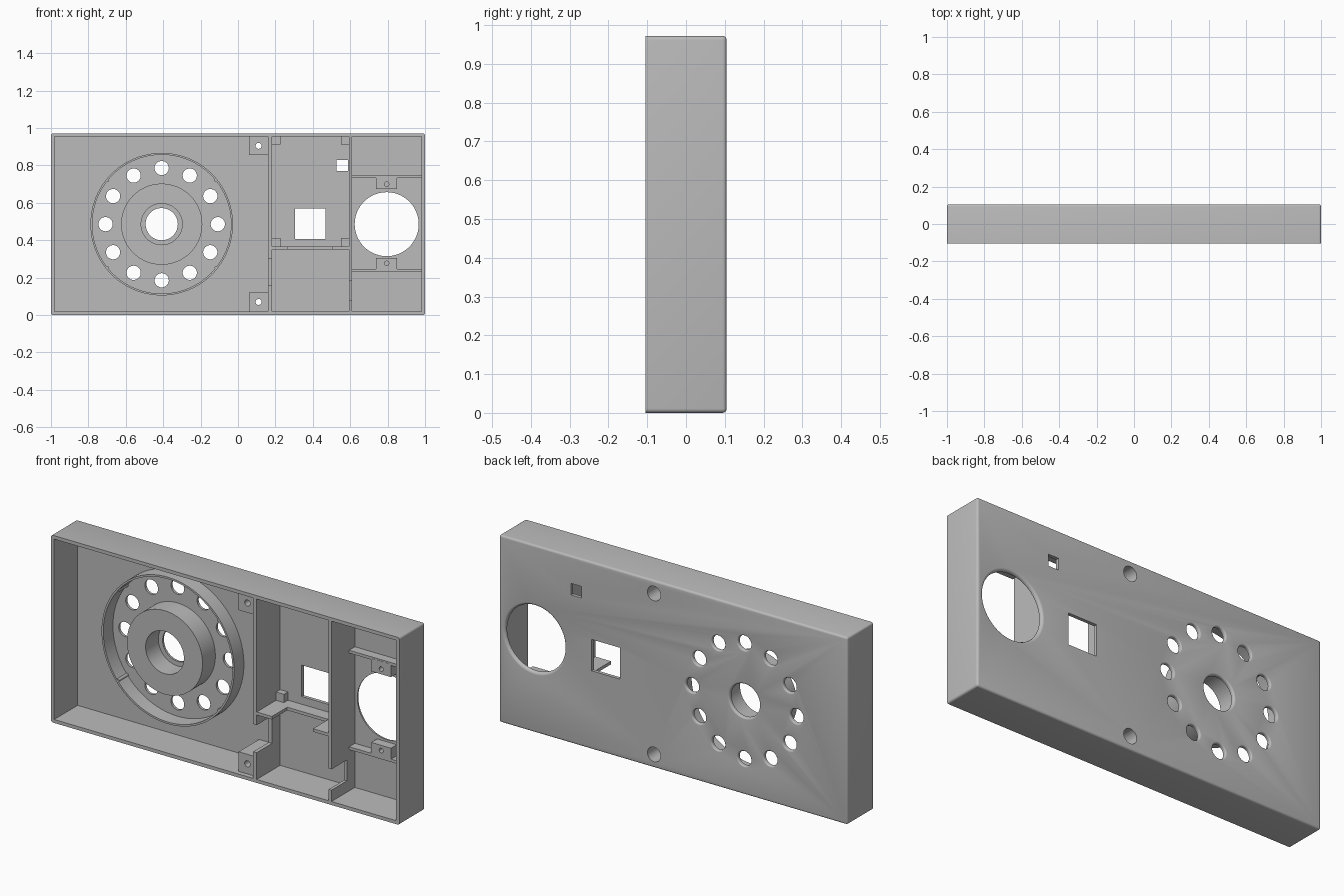
import bpy, bmesh, math
from mathutils import Vector

cube = bpy.data.objects.get("Cube")
if cube:
    bpy.data.objects.remove(cube, do_unlink=True)

# Shared dimensions
FRONT, BACK = -0.105, 0.105
HEIGHT, WALL = 0.972, 0.018
PLATE = BACK - WALL          # inner face of the back plate
ROOT = PLATE + 0.006         # parts sink slightly into the plate
MID = HEIGHT / 2
TOP = HEIGHT - WALL

grey = bpy.data.materials.new("plain_grey")
grey.use_nodes = True
grey.diffuse_color = (0.5, 0.5, 0.5, 1)
grey.node_tree.nodes["Principled BSDF"].inputs["Base Color"].default_value = (0.5, 0.5, 0.5, 1)


def finish(name, bm):
    bmesh.ops.recalc_face_normals(bm, faces=bm.faces[:])
    mesh = bpy.data.meshes.new(name)
    bm.to_mesh(mesh)
    bm.free()
    mesh.materials.append(grey)
    obj = bpy.data.objects.new(name, mesh)
    bpy.context.collection.objects.link(obj)
    return obj


def box(name, x, y, z, round_back=0):
    """Box from (low, high) pairs, optionally rounding all but its front rim."""
    bm = bmesh.new()
    bmesh.ops.create_cube(bm, size=1)
    for v in bm.verts:
        v.co = Vector([lo + (hi - lo) * (c + 0.5) for c, (lo, hi) in zip(v.co, (x, y, z))])
    if round_back:
        edges = [e for e in bm.edges if any(v.co.y > y[0] + 0.01 for v in e.verts)]
        bmesh.ops.bevel(bm, geom=edges, offset=round_back, segments=4,
                        profile=0.5, affect='EDGES')
    return finish(name, bm)


def lathe(name, x, z, profile, steps=64):
    """Turn a closed (radius, y) profile about a y-parallel axis."""
    bm = bmesh.new()
    rings = []
    for i in range(steps):
        a = 2 * math.pi * i / steps
        rings.append([bm.verts.new((x + r * math.cos(a), y, z + r * math.sin(a)))
                      for r, y in profile])
    n = len(profile)
    for i in range(steps):
        p, q = rings[i], rings[(i + 1) % steps]
        for j in range(n):
            k = (j + 1) % n
            if profile[j][0] or profile[k][0]:
                bm.faces.new((p[j], p[k], q[k], q[j]))
    bmesh.ops.remove_doubles(bm, verts=bm.verts[:], dist=1e-5)
    return finish(name, bm)


def rod(name, x, z, r, y0, y1, steps=32):
    return lathe(name, x, z, [(0, y0), (r, y0), (r, y1), (0, y1)], steps)


def flared_rod(x, z, r, f, steps):
    """Hole cutter with a rounded lip at the back face."""
    lip = [(r + f - f * math.cos(t), BACK - f + f * math.sin(t))
           for t in (math.pi / 2 * i / 5 for i in range(6))]
    return lathe("cutter", x, z, [(0, 0.06), (r, 0.06)] + lip
                 + [(r + f, BACK + 0.02), (0, BACK + 0.02)], steps)


def cut(obj, cutters, keep=False):
    for c in cutters:
        c.hide_render = True
        mod = obj.modifiers.new("cut", 'BOOLEAN')
        mod.operation = 'DIFFERENCE'
        mod.solver = 'EXACT'
        mod.object = c
        bpy.context.view_layer.objects.active = obj
        bpy.ops.object.modifier_apply(modifier=mod.name)
        if not keep:
            bpy.data.objects.remove(c, do_unlink=True)


# Case shell: rounded outer box, hollow from the front
case = box("case_shell", (-1, 1), (FRONT, BACK), (0, HEIGHT), round_back=0.011)
cut(case, [box("cutter", (WALL - 1, 1 - WALL), (FRONT - 0.1, PLATE), (WALL, TOP))])

# Openings in the back plate
DX = -0.408
holes = [flared_rod(DX, MID, 0.086, 0.01, 64), flared_rod(0.795, MID, 0.171, 0.014, 96)]
for i in range(12):
    a = math.pi * i / 6
    holes.append(flared_rod(DX + 0.3 * math.cos(a), MID + 0.3 * math.sin(a), 0.038, 0.007, 32))
holes.append(box("cutter", (0.305, 0.468), (0.05, 0.2), (0.408, 0.571)))
holes.append(box("cutter", (0.527, 0.587), (0.05, 0.2), (0.77, 0.83)))
cut(case, holes)

# Screw bosses against the first divider, counterbored from the back
for name, lo, hi, hz in (("upper", 0.855, TOP + 0.005, 0.905), ("lower", WALL - 0.005, 0.12, 0.07)):
    boss = box(name + "_screw_boss", (0.06, 0.165), (-0.08, ROOT), (lo, hi))
    bore = rod("cutter", 0.11, hz, 0.038, -0.04, 0.2)
    cut(boss, [rod("cutter", 0.11, hz, 0.016, -0.2, 0.2)])
    cut(boss, [bore], keep=True)
    cut(case, [bore])

# Round enclosure: thin ring, thick hub and four small ribs
lathe("outer_ring", DX, MID, [(0.371, 0.008), (0.381, 0.008), (0.381, ROOT), (0.371, ROOT)], 96)
lathe("hub", DX, MID, [(0.11, -0.018), (0.217, -0.018), (0.217, ROOT), (0.11, ROOT)], 96)
for sx in (-1, 1):
    for sz in (-1, 1):
        rod("ring_rib", DX + sx * 0.29, MID + sz * 0.233, 0.008, 0.009, ROOT, 16)

# Dividers with cable notches open to the front
NOTCH = (FRONT - 0.05, FRONT + 0.126)
for name, x0, x1, z0, z1 in (("first_divider", 0.161, 0.181, 0.157, 0.3),
                             ("second_divider", 0.594, 0.61, 0.077, 0.185)):
    wall = box(name, (x0, x1), (FRONT, ROOT), (WALL - 0.005, TOP + 0.005))
    cut(wall, [box("cutter", (x0 - 0.1, x1 + 0.1), NOTCH, (z0, z1))])
shelf = box("middle_shelf", (0.175, 0.6), (FRONT, ROOT), (0.352, 0.368))
cut(shelf, [box("cutter", (0.268, 0.504), NOTCH, (0.3, 0.4))])

# Corner posts of the square compartment
for x in ((0.175, 0.226), (0.551, 0.6)):
    for z in ((0.36, 0.411), (0.911, TOP + 0.005)):
        box("corner_post", x, (0.054, ROOT), z)

# Low shelves with screw tabs above and below the large opening
for name, z, tab, hz in (("upper", (0.733, 0.748), (0.673, 0.74), 0.7),
                         ("lower", (0.232, 0.247), (0.24, 0.304), 0.277)):
    box(name + "_low_shelf", (0.6, 0.99), (0.04, ROOT), z)
    block = box(name + "_screw_tab", (0.737, 0.851), (0.039, ROOT), tab)
    cut(block, [rod("cutter", 0.795, hz, 0.012, 0, 0.08, 24)])

# Smooth curved faces, keep edges crisp
for obj in bpy.context.scene.objects:
    if obj.type == 'MESH':
        bpy.ops.object.select_all(action='DESELECT')
        obj.select_set(True)
        bpy.context.view_layer.objects.active = obj
        bpy.ops.object.shade_smooth_by_angle(angle=math.radians(30))
